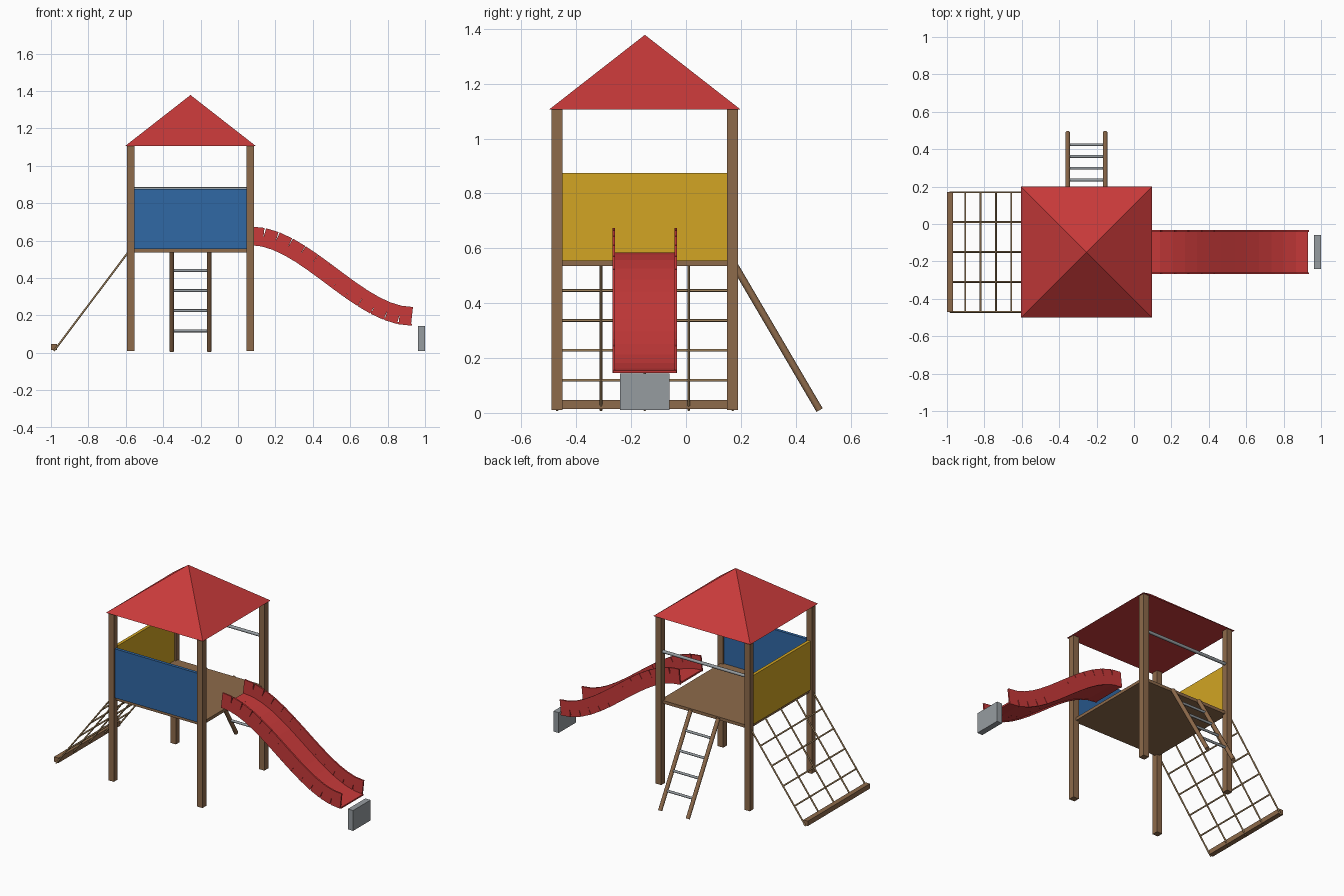
import bpy, bmesh, math
from mathutils import Vector, Matrix

if "Cube" in bpy.data.objects:
    bpy.data.objects.remove(bpy.data.objects["Cube"])

CX, CY, H = -0.254, -0.15, 0.32      # tower centre and half post spacing


def mat(name, rgb):
    m = bpy.data.materials.new(name)
    m.diffuse_color = (*rgb, 1)
    m.use_nodes = True
    m.node_tree.nodes["Principled BSDF"].inputs["Base Color"].default_value = m.diffuse_color
    return m


WOOD = mat("wood brown", (0.27, 0.145, 0.07))
RED = mat("red", (0.58, 0.042, 0.042))
BLUE = mat("blue", (0.03, 0.138, 0.376))
YELLOW = mat("yellow", (0.645, 0.376, 0.017))
GREY = mat("metal grey", (0.305, 0.333, 0.352))
ROPE = mat("rope tan", (0.36, 0.23, 0.11))


def finish(name, bm, material):
    me = bpy.data.meshes.new(name)
    bmesh.ops.recalc_face_normals(bm, faces=bm.faces)
    bm.to_mesh(me)
    bm.free()
    me.materials.append(material)
    ob = bpy.data.objects.new(name, me)
    bpy.context.collection.objects.link(ob)
    return ob


def add_box(bm, centre, size, pitch=0.0):
    m = (Matrix.Translation(centre) @ Matrix.Rotation(pitch, 4, 'Y')
         @ Matrix.Diagonal((*size, 1)))
    bmesh.ops.create_cube(bm, size=1, matrix=m)


def box(name, lo, hi, material):
    bm = bmesh.new()
    lo, hi = Vector(lo), Vector(hi)
    add_box(bm, (lo + hi) / 2, hi - lo)
    return finish(name, bm, material)


def rod(name, a, b, r, material, sides=10):
    a, b = Vector(a), Vector(b)
    d = b - a
    bm = bmesh.new()
    m = Matrix.Translation((a + b) / 2) @ d.to_track_quat('Z', 'Y').to_matrix().to_4x4()
    bmesh.ops.create_cone(bm, cap_ends=True, segments=sides, radius1=r, radius2=r,
                          depth=d.length, matrix=m)
    for f in bm.faces:
        f.smooth = len(f.verts) == 4
    return finish(name, bm, material)


# Posts
for sx in (-1, 1):
    for sy in (-1, 1):
        x, y = CX + sx * H, CY + sy * H
        box("post", (x - .02, y - .02, .01), (x + .02, y + .02, 1.105), WOOD)

# Platform and side panels
box("platform", (CX - H, CY - H, .535), (CX + H, CY + H, .555), WOOD)
box("front_panel", (CX - .30, CY - H - .01, .555), (CX + .30, CY - H + .01, .875), BLUE)
box("left_panel", (CX - H - .01, CY - .30, .555), (CX - H + .01, CY + .30, .875), YELLOW)

# Grab bar above the ladder
rod("grab_bar", (CX - H, CY + H, .875), (CX + H, CY + H, .875), .01, GREY)

# Pyramid roof with a closed underside
bm = bmesh.new()
bmesh.ops.create_cone(bm, cap_ends=True, segments=4, radius1=.35 * math.sqrt(2), radius2=0,
                      depth=.273, matrix=Matrix.Translation((CX, CY, 1.105 + .1365))
                      @ Matrix.Rotation(math.pi / 4, 4, 'Z'))
bmesh.ops.remove_doubles(bm, verts=bm.verts, dist=1e-5)
finish("roof", bm, RED)

# Ladder
top, foot = Vector((CX, .172, .547)), Vector((CX, .487, .01))
for s in (-.1, .1):
    off = Vector((s, 0, 0))
    rod("ladder_rail", top + off, foot + off, .013, WOOD)
for i in range(1, 5):
    p = foot.lerp(top, i / 5)
    rod("ladder_rung", p - Vector((.1, 0, 0)), p + Vector((.1, 0, 0)), .008, GREY)

# Climbing net with its ground beam
box("net_beam", (-1.0, CY - H, .015), (-.968, CY + H, .047), WOOD)
low, high = Vector((-.984, CY, .01)), Vector((CX - H, CY, .555))
for i in range(5):
    off = Vector((0, -H + i * H / 2, 0))
    rod("net_long_rope", low + off, high + off, .005, ROPE, 8)
for i in range(1, 5):
    p = low.lerp(high, i / 5)
    rod("net_cross_rope", p - Vector((0, H, 0)), p + Vector((0, H, 0)), .005, ROPE, 8)

# Slide: S-curve of straight segments, each a bed plate and two side walls
N, X0, X1, Z0, Z1 = 13, .07, .93, .58, .15


def curve(i):
    t = i / N
    return Vector((X0 + (X1 - X0) * t, CY, Z0 + (Z1 - Z0) * t * t * (3 - 2 * t)))


bed, walls = bmesh.new(), bmesh.new()
for i in range(N):
    a, b = curve(i), curve(i + 1)
    d, mid = b - a, (a + b) / 2
    pitch = math.atan2(-d.z, d.x)
    add_box(bed, mid, (d.length + .002, .23, .01), pitch)
    for s in (-1, 1):
        add_box(walls, mid + Vector((0, s * .113, .045)), (d.length, .01, .1), pitch)
finish("slide_bed", bed, RED)
finish("slide_walls", walls, RED)

# Support block at the end of the slide
box("slide_end_block", (.962, CY - .09, .01), (1.0, CY + .09, .143), GREY)
